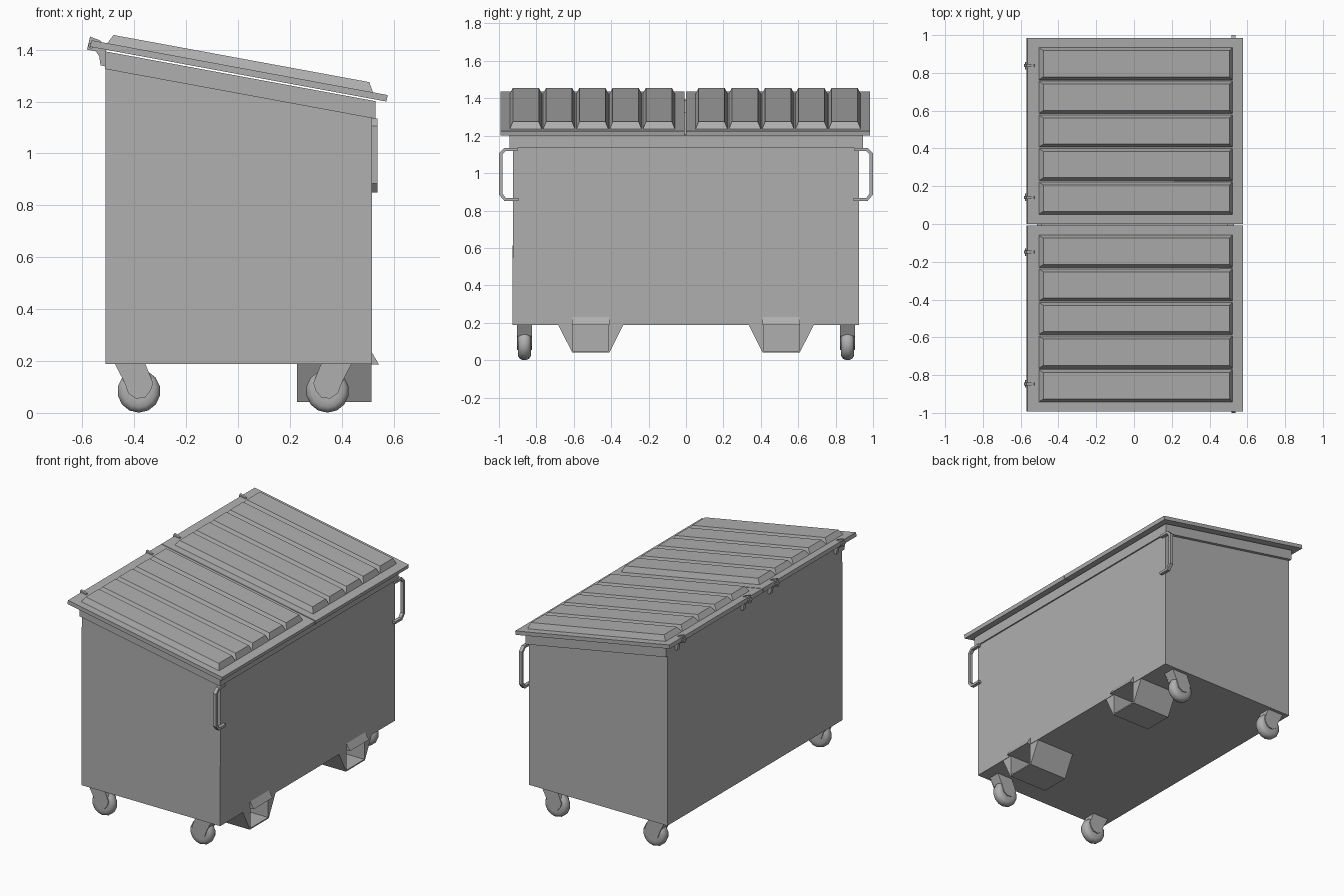
import bpy, bmesh, math

if "Cube" in bpy.data.objects:
    bpy.data.objects.remove(bpy.data.objects["Cube"])

SLOPE = -0.1842
LID_SHIFT = -0.004

grey = bpy.data.materials.new("painted_steel")
grey.diffuse_color = (0.43, 0.43, 0.43, 1)
grey.use_nodes = True
grey.node_tree.nodes["Principled BSDF"].inputs["Base Color"].default_value = grey.diffuse_color


def mesh_obj(name, verts, faces):
    bm = bmesh.new()
    vs = [bm.verts.new(v) for v in verts]
    for f in faces:
        bm.faces.new([vs[i] for i in f])
    bmesh.ops.recalc_face_normals(bm, faces=bm.faces)
    me = bpy.data.meshes.new(name)
    bm.to_mesh(me)
    bm.free()
    me.materials.append(grey)
    ob = bpy.data.objects.new(name, me)
    bpy.context.collection.objects.link(ob)
    return ob


def loft(name, loops, caps=True, closed=False):
    """Skin a series of equal-length loops."""
    n = len(loops[0])
    verts = [v for lp in loops for v in lp]
    faces = []
    count = len(loops) if closed else len(loops) - 1
    for k in range(count):
        a, b = k * n, ((k + 1) % len(loops)) * n
        faces += [(a + i, a + (i + 1) % n, b + (i + 1) % n, b + i) for i in range(n)]
    if caps:
        faces += [tuple(range(n)), tuple(range((len(loops) - 1) * n, len(loops) * n))]
    return mesh_obj(name, verts, faces)


def prism_y(name, pts, y0, y1):
    return loft(name, [[(x, y, z) for x, z in pts] for y in (y0, y1)])


def prism_x(name, pts, x0, x1):
    return loft(name, [[(x, y, z) for y, z in pts] for x in (x0, x1)])


def slanted(x0, x1, y, z_mid):
    """Rectangle loop lying on the lid slope."""
    return [(px, py, z_mid + SLOPE * px)
            for px, py in ((x0, -y), (x1, -y), (x1, y), (x0, y))]


# Open-topped bin body
base = [(-0.51, -0.927, 0.188), (0.517, -0.927, 0.188), (0.517, 0.925, 0.188), (-0.51, 0.925, 0.188)]
top = slanted(-0.51, 0.517, 0.925, 1.286)
body = mesh_obj("bin_body", base + top,
                [(0, 1, 2, 3)] + [(i, (i + 1) % 4, (i + 1) % 4 + 4, i + 4) for i in range(4)])
# make sure the shell thickens inwards
if body.data.polygons[0].normal.z > 0:
    body.data.flip_normals()
sol = body.modifiers.new("wall", "SOLIDIFY")
sol.thickness = 0.015
sol.offset = -1

# Rim around the opening
loft("top_rim", [slanted(-0.513, 0.529, 0.945, 1.231), slanted(-0.513, 0.529, 0.945, 1.299),
                 slanted(-0.49, 0.495, 0.905, 1.299), slanted(-0.49, 0.495, 0.905, 1.231)],
     caps=False, closed=True)

lid_profile = [(-0.565, 1.436), (0.577, 1.225), (0.572, 1.20), (-0.57, 1.411)]


def lid_z(x):
    return 1.331 + SLOPE * x


for s, side in ((-1, "front"), (1, "back")):
    # Lid with five raised panels
    prism_y("lid_" + side, lid_profile, s * 0.003 + LID_SHIFT, s * 0.988 + LID_SHIFT)
    pitch = 0.178
    for i in range(5):
        y0 = 0.053 + i * pitch
        y1 = y0 + pitch - 0.003
        low = [(x, s * y + LID_SHIFT, lid_z(x) - 0.004) for x, y in
               ((-0.507, y0), (0.522, y0), (0.522, y1), (-0.507, y1))]
        t0, t1 = y0 + 0.018, y1 - 0.018
        high = [(x, s * y + LID_SHIFT, lid_z(x) + 0.037) for x, y in
                ((-0.48, t0), (0.506, t0), (0.506, t1), (-0.48, t1))]
        loft(f"lid_panel_{side}_{i}", [low, high])

    # Hinges on the back edge of the lid
    for j, y in enumerate((0.145, 0.842)):
        yc = s * y + LID_SHIFT
        prism_y(f"hinge_arm_{side}_{j}",
                [(-0.57, 1.45), (-0.582, 1.40), (-0.555, 1.395), (-0.52, 1.42), (-0.53, 1.435)],
                yc - 0.008, yc + 0.008)
        prism_y(f"hinge_bracket_{side}_{j}",
                [(-0.56, 1.41), (-0.535, 1.375), (-0.53, 1.34), (-0.51, 1.335), (-0.51, 1.40)],
                yc - 0.012, yc + 0.012)
        prism_y(f"hinge_pin_{side}_{j}",
                [(-0.566 + 0.011 * math.cos(a * math.pi / 4), 1.415 + 0.011 * math.sin(a * math.pi / 4))
                 for a in range(8)], yc - 0.02, yc + 0.02)

    # Bent bar handle
    outer = [(0.90, 1.135), (0.97, 1.135), (1.0, 1.105), (1.0, 0.885), (0.97, 0.85), (0.895, 0.85)]
    inner = [(0.90, 1.119), (0.963, 1.119), (0.982, 1.099), (0.982, 0.891), (0.963, 0.866), (0.895, 0.866)]
    loft("handle_" + side,
         [[(x, s * y, z) for x, (y, z) in
           ((0.515, a), (0.538, a), (0.538, b), (0.515, b))] for a, b in zip(outer, inner)])

    # Fork pocket: sloped outer sides, straight inner channel, closed rear
    yc = s * 0.509
    for t in (-1, 1):
        prism_x(f"fork_pocket_cheek_{side}_{t}",
                [(yc + t * 0.174, 0.188), (yc + t * 0.1, 0.042), (yc + t * 0.094, 0.042),
                 (yc + t * 0.094, 0.188)], 0.228, 0.514)
    prism_x("fork_pocket_floor_" + side,
            [(yc - 0.1, 0.042), (yc + 0.1, 0.042), (yc + 0.1, 0.05), (yc - 0.1, 0.05)], 0.228, 0.514)
    prism_x("fork_pocket_rear_" + side,
            [(yc - 0.097, 0.045), (yc + 0.097, 0.045), (yc + 0.097, 0.188), (yc - 0.097, 0.188)],
            0.229, 0.235)
    prism_y("fork_pocket_flap_" + side, [(0.515, 0.235), (0.543, 0.187), (0.515, 0.187)],
            yc - 0.1, yc + 0.1)

    # Casters: rounded wheel between two slanted fork plates
    for d, xc in ((-1, -0.382), (1, 0.345)):
        tag = f"{side}_{'left' if d < 0 else 'right'}"
        yw = s * 0.864
        prof = [(-0.034, 0.04), (-0.034, 0.062), (-0.024, 0.077), (-0.009, 0.083),
                (0.009, 0.083), (0.024, 0.077), (0.034, 0.062), (0.034, 0.04)]
        n = 14
        wheel = loft("caster_wheel_" + tag,
                     [[(xc + r * math.cos(2 * math.pi * (k + 0.5) / n), yw + w,
                        0.084 + r * math.sin(2 * math.pi * (k + 0.5) / n)) for k in range(n)]
                      for w, r in prof])
        wheel.data.shade_smooth()
        wheel.data.set_sharp_from_angle(angle=math.radians(40))
        fork = [(-0.025, 0.188), (0.092, 0.188), (0.057, 0.12), (0.04, 0.075), (0.01, 0.055),
                (-0.025, 0.06), (-0.045, 0.085), (-0.055, 0.115)]
        for t in (-1, 1):
            prism_y(f"caster_fork_{tag}_{t}", [(xc + d * x, z) for x, z in fork],
                    yw + t * 0.034, yw + t * 0.04)
        prism_y("caster_bridge_" + tag,
                [(xc + d * x, z) for x, z in ((-0.025, 0.188), (0.092, 0.188), (0.06, 0.13), (-0.045, 0.14))],
                yw - 0.04, yw + 0.04)
